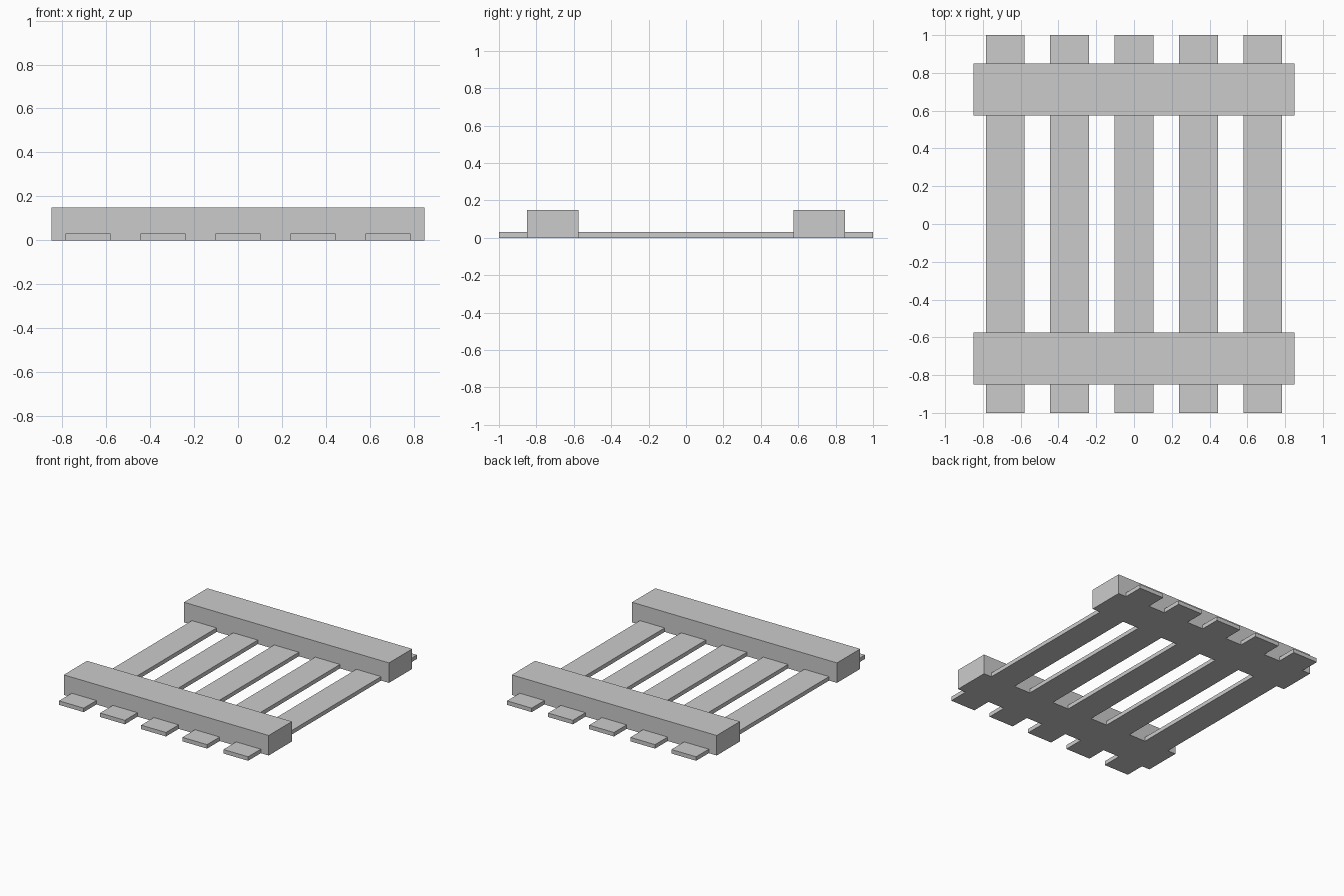
import bpy

if "Cube" in bpy.data.objects:
    bpy.data.objects.remove(bpy.data.objects["Cube"])


def box(name, x, y, width, depth, height):
    """Box resting on z = 0, centred at x, y."""
    bpy.ops.mesh.primitive_cube_add(size=1, location=(x, y, height / 2))
    obj = bpy.context.object
    obj.name = name
    obj.scale = (width, depth, height)
    bpy.ops.object.transform_apply(location=False, rotation=False, scale=True)
    return obj


# Five thin slats running front to back
for i in range(5):
    box(f"slat_{i + 1}", (i - 2) * 0.341, 0, 0.205, 2.0, 0.03)

# Two thick cross beams
for name, side in (("front_beam", -1), ("back_beam", 1)):
    box(name, 0, side * 0.7125, 1.70, 0.275, 0.15)
